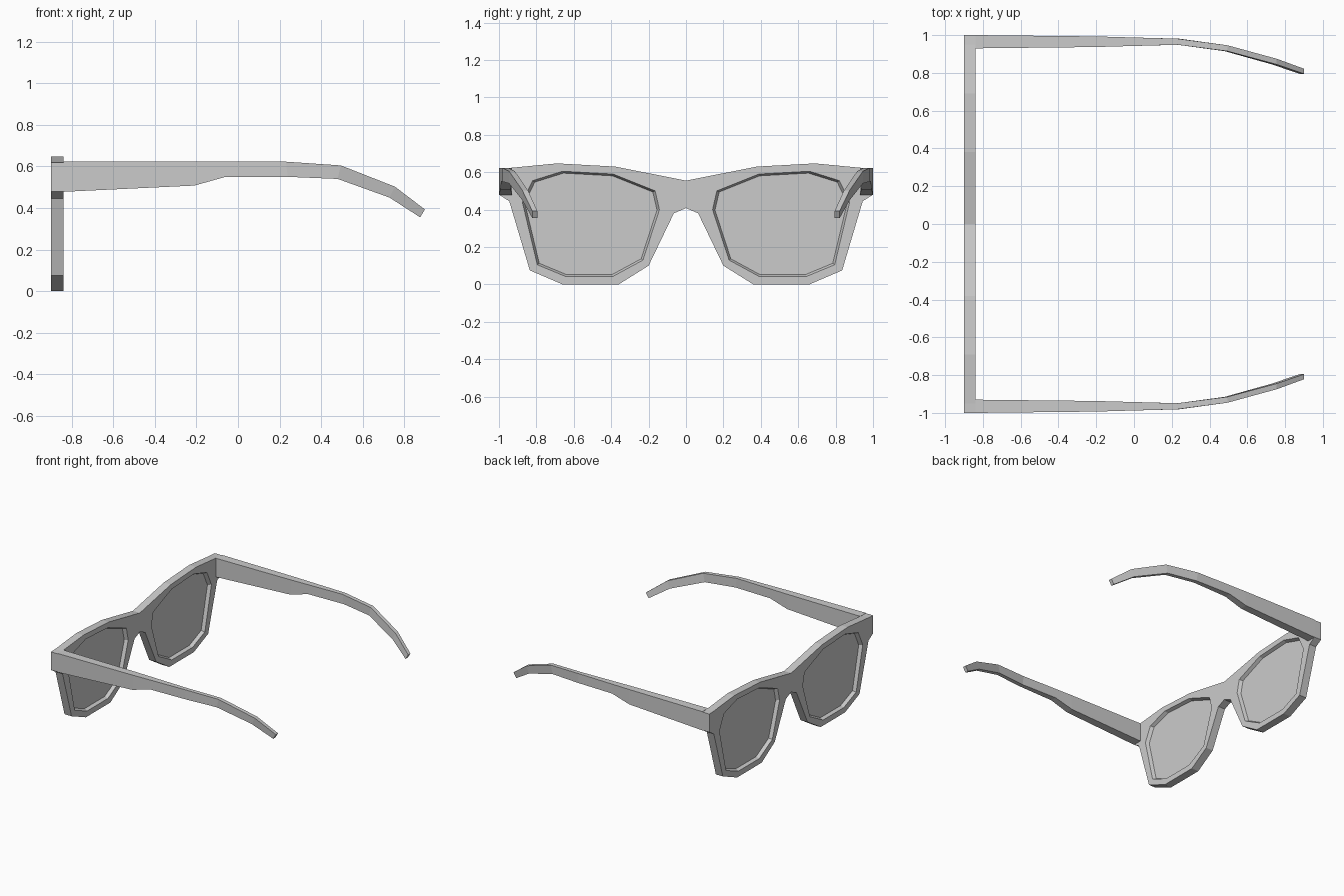
import bpy, bmesh

if "Cube" in bpy.data.objects:
    bpy.data.objects.remove(bpy.data.objects["Cube"])

FRONT, MID, BACK = -0.90, -0.87, -0.84

# half outline of the front frame (y, z), from bridge top round to bridge bottom
HALF = [(0, .555), (.38, .63), (.69, .647), (.95, .622), (1, .62), (1, .48),
        (.945, .445), (.835, .075), (.66, 0), (.36, 0), (.2, .1), (.065, .38), (0, .408)]
# lens opening (y, z)
HOLE = [(.66, .605), (.39, .59), (.165, .5), (.142, .4), (.23, .13), (.39, .043),
        (.645, .043), (.795, .105), (.875, .44), (.82, .555)]
# temple arm stations: top (x, z), bottom (x, z), inner y, outer y
ARM = [((BACK, .623), (BACK, .478), .93, 1.0),
       ((-.2, .623), (-.21, .508), .937, .993),
       ((-.06, .623), (-.06, .55), .941, .989),
       ((.23, .623), (.24, .55), .949, .981),
       ((.495, .605), (.48, .54), .915, .946),
       ((.755, .503), (.73, .45), .845, .875),
       ((.90, .393), (.877, .355), .795, .822)]


def finish(bm, name):
    bmesh.ops.recalc_face_normals(bm, faces=bm.faces[:])
    mesh = bpy.data.meshes.new(name)
    bm.to_mesh(mesh)
    bm.free()
    obj = bpy.data.objects.new(name, mesh)
    bpy.context.collection.objects.link(obj)
    return obj


def ring(bm, pts, x):
    return [bm.verts.new((x, y, z)) for y, z in pts]


def bridge(bm, a, b):
    n = len(a)
    for i in range(n):
        j = (i + 1) % n
        bm.faces.new((a[i], a[j], b[j], b[i]))


def shrink(pts, s, cy=.505, cz=.325):
    return [(cy + (y - cy) * s, cz + (z - cz) * s) for y, z in pts]


def mirror(pts):
    return [(-y, z) for y, z in pts]


# front frame: outline with two openings, whose walls narrow towards the lens
bm = bmesh.new()
outline = HALF + mirror(HALF[-2:0:-1])
caps = {x: [ring(bm, p, x) for p in (outline, HOLE, mirror(HOLE))] for x in (FRONT, BACK)}
for loops in caps.values():
    edges = [bm.edges.new((l[i - 1], l[i])) for l in loops for i in range(len(l))]
    bmesh.ops.triangle_fill(bm, edges=edges, use_beauty=True)
bridge(bm, caps[FRONT][0], caps[BACK][0])
inner = shrink(HOLE, .957)
for k, pts in ((1, inner), (2, mirror(inner))):
    mid = ring(bm, pts, MID)
    bridge(bm, caps[FRONT][k], mid)
    bridge(bm, mid, caps[BACK][k])
finish(bm, "front_frame")

for side, label in ((1, "right"), (-1, "left")):
    # lens: thin slab held in the opening
    bm = bmesh.new()
    pts = [(side * y, z) for y, z in shrink(HOLE, .965)]
    a, b = ring(bm, pts, MID - .005), ring(bm, pts, MID + .005)
    bridge(bm, a, b)
    bm.faces.new(a)
    bm.faces.new(b)
    finish(bm, label + "_lens")

    # temple arm: four-sided loft bending down and in at the ear
    bm = bmesh.new()
    sections = []
    for (tx, tz), (bx, bz), yi, yo in ARM:
        corners = [(tx, yo, tz), (tx, yi, tz), (bx, yi, bz), (bx, yo, bz)]
        sections.append([bm.verts.new((x, side * y, z)) for x, y, z in corners])
    for a, b in zip(sections, sections[1:]):
        bridge(bm, a, b)
    bm.faces.new(sections[0])
    bm.faces.new(sections[-1])
    finish(bm, label + "_temple_arm")
